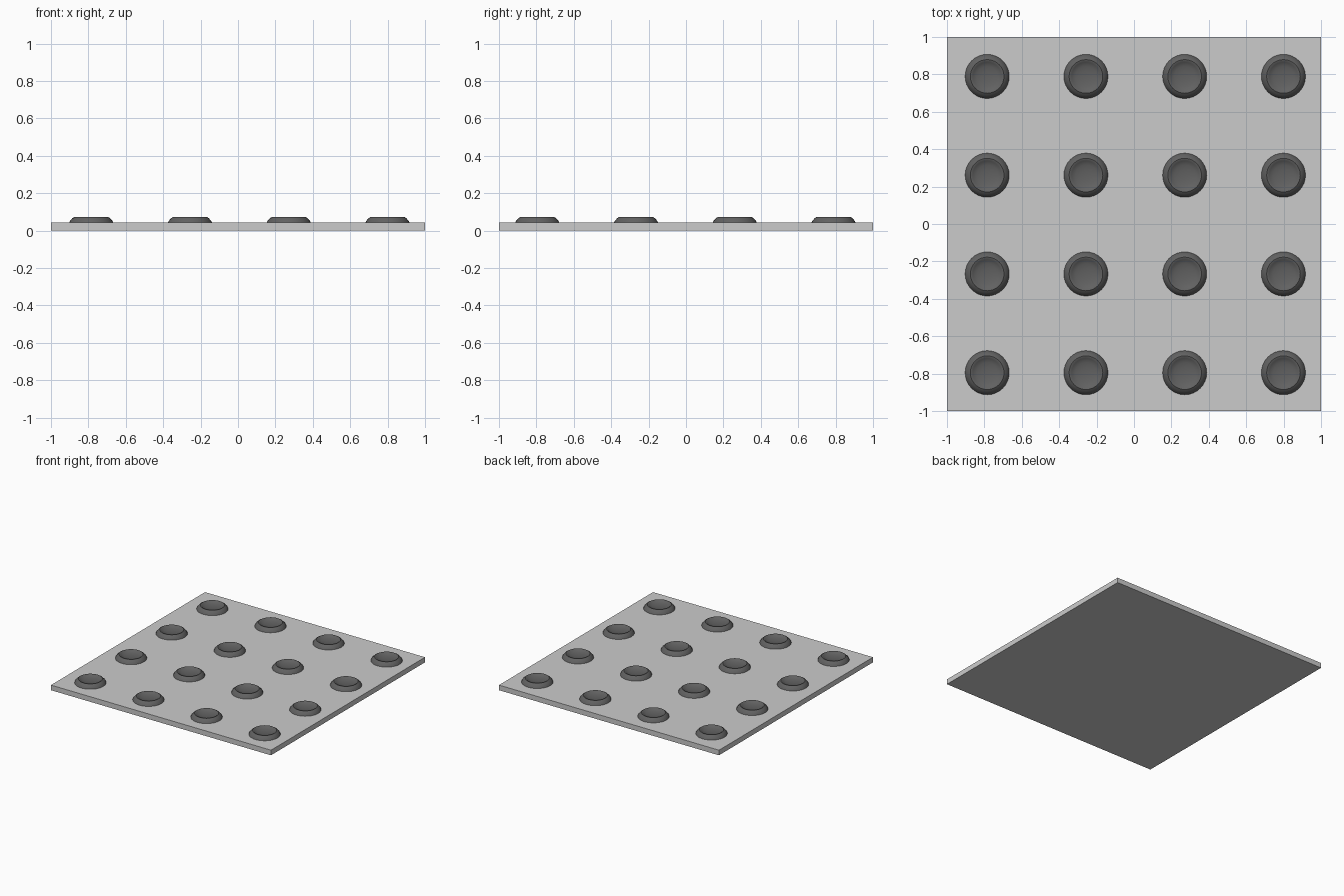
import bpy, bmesh, math

if "Cube" in bpy.data.objects:
    bpy.data.objects.remove(bpy.data.objects["Cube"])

def material(name, v):
    m = bpy.data.materials.new(name)
    m.diffuse_color = (v, v, v, 1)
    m.use_nodes = True
    m.node_tree.nodes["Principled BSDF"].inputs["Base Color"].default_value = m.diffuse_color
    return m

light_grey = material("light grey", 0.6)
dark_grey = material("dark grey", 0.12)

def add_object(name, bm, mat):
    bmesh.ops.recalc_face_normals(bm, faces=bm.faces)
    me = bpy.data.meshes.new(name)
    bm.to_mesh(me)
    bm.free()
    me.materials.append(mat)
    ob = bpy.data.objects.new(name, me)
    bpy.context.collection.objects.link(ob)
    return ob

# Base plate
T = 0.042
bm = bmesh.new()
bmesh.ops.create_cube(bm, size=1)
for v in bm.verts:
    v.co.x *= 2
    v.co.y *= 2
    v.co.z = (v.co.z + 0.5) * T
add_object("base_plate", bm, light_grey)

# Dished stud: sloping flank, rounded rim, shallow bowl (radius, height)
PROFILE = [(0.118, T), (0.113, 0.052), (0.101, 0.066), (0.090, 0.073),
           (0.083, 0.072), (0.076, 0.066), (0.055, 0.059), (0.028, 0.055)]
SIDES = 32

def stud(bm, cx, cy):
    rings = [[bm.verts.new((cx + r * math.cos(2 * math.pi * i / SIDES),
                            cy + r * math.sin(2 * math.pi * i / SIDES), z))
              for i in range(SIDES)] for r, z in PROFILE]
    for a, b in zip(rings, rings[1:]):
        for i in range(SIDES):
            j = (i + 1) % SIDES
            bm.faces.new((a[i], a[j], b[j], b[i]))
    c = bm.verts.new((cx, cy, 0.054))
    for i in range(SIDES):
        bm.faces.new((rings[-1][i], rings[-1][(i + 1) % SIDES], c))
    bm.faces.new(rings[0][::-1])

# 4 x 4 grid of studs, slightly off centre
bm = bmesh.new()
for row in range(4):
    for col in range(4):
        stud(bm, -0.785 + 0.528 * col, -0.795 + 0.528 * row)
studs = add_object("studs", bm, dark_grey)

bpy.context.view_layer.objects.active = studs
studs.select_set(True)
bpy.ops.object.shade_smooth_by_angle(angle=math.radians(40))
